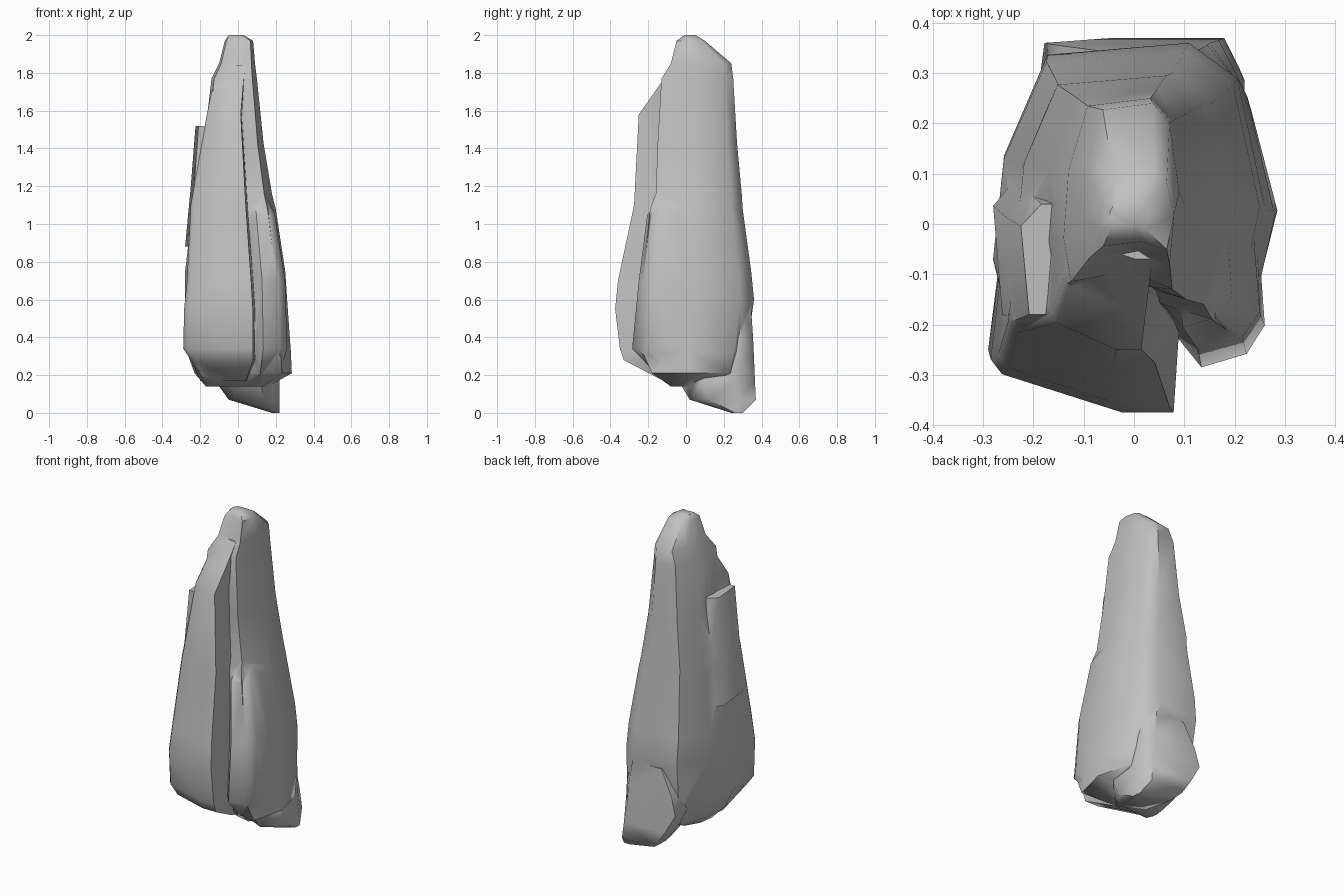
import bpy
import bmesh

default_cube = bpy.data.objects.get("Cube")
if default_cube:
    bpy.data.objects.remove(default_cube, do_unlink=True)

# One flat stone colour
stone = bpy.data.materials.new("stone grey")
stone.use_nodes = True
stone_colour = (0.53, 0.53, 0.53, 1)
stone.diffuse_color = stone_colour
for node in stone.node_tree.nodes:
    if node.type == "BSDF_PRINCIPLED":
        node.inputs["Base Color"].default_value = stone_colour
        node.inputs["Roughness"].default_value = 0.9


def loft_rock(name, outline, rings):
    """Stretch a unit outline into each ring's box and bridge the rings.

    Every ring gives height, left, right, front and back.
    """
    bm = bmesh.new()
    previous_loop = None
    first_loop = None
    count = len(outline)
    for height, left, right, front, back in rings:
        loop = []
        for across, deep in outline:
            x = left + (right - left) * across
            y = front + (back - front) * deep
            loop.append(bm.verts.new((x, y, height)))
        if previous_loop:
            for i in range(count):
                j = (i + 1) % count
                bm.faces.new((previous_loop[i], previous_loop[j], loop[j], loop[i]))
        else:
            first_loop = loop
        previous_loop = loop
    bm.faces.new(list(reversed(first_loop)))
    bm.faces.new(previous_loop)
    bmesh.ops.triangulate(bm, faces=bm.faces[:])
    bmesh.ops.recalc_face_normals(bm, faces=bm.faces[:])
    mesh = bpy.data.meshes.new(name)
    bm.to_mesh(mesh)
    bm.free()
    mesh.materials.append(stone)
    rock = bpy.data.objects.new(name, mesh)
    bpy.context.scene.collection.objects.link(rock)
    return rock


def merge_into(target, piece):
    """Fuse a piece into the target rock and discard the piece."""
    union = target.modifiers.new("union", "BOOLEAN")
    union.operation = "UNION"
    union.solver = "EXACT"
    union.object = piece
    bpy.context.view_layer.objects.active = target
    bpy.ops.object.modifier_apply(modifier=union.name)
    bpy.data.objects.remove(piece, do_unlink=True)


# Tall tapering core, with a shallow groove in its front
core_outline = [(0, .27), (.06, .04), (.58, .1), (.68, .06), (.9, 0),
                (1, .45), (.9, .88), (.72, 1), (.2, .96), (.04, .62)]
core = loft_rock("standing_rock", core_outline, [
    (.14, -.17, .16, -.08, .18),
    (.21, -.23, .285, -.18, .28),
    (.32, -.27, .28, -.23, .32),
    (.6, -.28, .26, -.23, .36),
    (.75, -.28, .25, -.22, .345),
    (1.08, -.24, .2, -.19, .3),
    (1.16, -.235, .18, -.16, .295),
    (1.43, -.18, .135, -.15, .27),
    (1.77, -.14, .1, -.13, .25),
    (1.85, -.1, .09, -.08, .24),
    (1.97, -.07, .08, -.05, .1),
    (2, -.05, .03, -.01, .05),
])

# Forward slab leaning on the front left of the core
slab_outline = [(0, .25), (.06, .18), (.7, 0), (.97, 0), (1, .4), (.8, 1), (.1, 1)]
slab = loft_rock("front_slab", slab_outline, [
    (.17, -.2, .05, -.12, .06),
    (.28, -.25, .09, -.33, .05),
    (.34, -.29, .09, -.35, .05),
    (.55, -.285, .09, -.375, .05),
    (.7, -.27, .08, -.36, .05),
    (1.1, -.25, .05, -.275, .05),
    (1.58, -.165, .02, -.25, .05),
    (1.7, -.14, .03, -.165, .06),
    (1.84, -.08, .04, -.07, .07),
])

# Low shoulder bulging from the front right of the core
shoulder_outline = [(0, .2), (.3, 0), (.8, .08), (1, .25), (.9, 1), (0, 1)]
shoulder = loft_rock("right_shoulder", shoulder_outline, [
    (.2, .07, .22, -.15, .05),
    (.34, .08, .26, -.285, .05),
    (.7, .075, .25, -.25, .05),
    (1.05, .055, .195, -.205, .04),
    (1.13, .06, .16, -.13, .02),
])

# Thin flake on the side of the slab
flake_outline = [(.1, 0), (1, 0), (1, 1), (.25, 1), (0, .8)]
flake = loft_rock("side_flake", flake_outline, [
    (.88, -.28, -.1, -.18, .09),
    (1.2, -.25, -.08, -.19, .06),
    (1.52, -.225, -.06, -.18, .04),
])

# Blocky foot at the back
foot_outline = [(0, .7), (.15, .2), (.7, 0), (1, .3), (1, .75), (.85, 1), (.03, 1)]
foot = loft_rock("back_foot", foot_outline, [
    (0, .18, .22, .24, .3),
    (.07, -.05, .22, .02, .37),
    (.17, -.12, .22, -.04, .365),
    (.29, -.19, .21, .06, .36),
    (.4, -.16, .2, .1, .355),
    (.55, -.08, .16, .15, .345),
])

for piece in (slab, shoulder, flake, foot):
    merge_into(core, piece)

# Soft faces with crisp breaks
bpy.ops.object.select_all(action="DESELECT")
core.select_set(True)
bpy.context.view_layer.objects.active = core
bpy.ops.object.shade_smooth_by_angle(angle=0.9)
